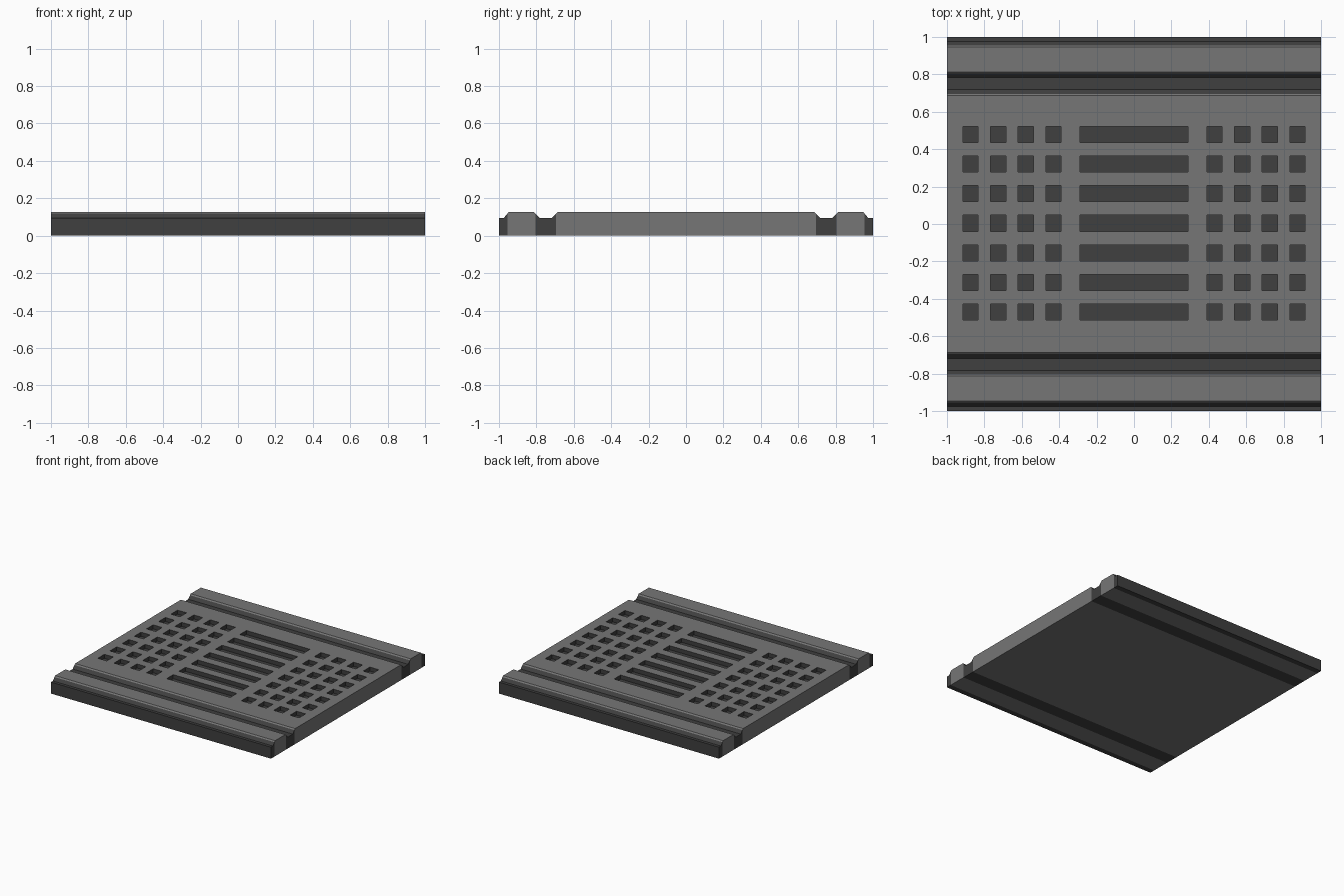
import bpy, bmesh

if "Cube" in bpy.data.objects:
    bpy.data.objects.remove(bpy.data.objects["Cube"])

TOP, LOW = 0.127, 0.094      # raised tread height, recessed height
SHOULDER = 0.118             # where the dark slopes meet the grey pads


def material(name, v):
    m = bpy.data.materials.new(name)
    m.diffuse_color = (v, v, v, 1)
    m.use_nodes = True
    m.node_tree.nodes["Principled BSDF"].inputs["Base Color"].default_value = m.diffuse_color
    return m


grey = material("grey_metal", 0.18)
dark = material("dark_recess", 0.05)


def finish(bm, name, *mats):
    bmesh.ops.recalc_face_normals(bm, faces=bm.faces)
    me = bpy.data.meshes.new(name)
    bm.to_mesh(me)
    bm.free()
    ob = bpy.data.objects.new(name, me)
    bpy.context.collection.objects.link(ob)
    for m in mats:
        me.materials.append(m)
    return ob


def strip(name, profile, *mats):
    """Extrude a y-z profile across the full width in x."""
    bm = bmesh.new()
    face = bm.faces.new([bm.verts.new((-1, y, z)) for y, z in profile])
    out = bmesh.ops.extrude_face_region(bm, geom=[face])
    bmesh.ops.translate(bm, vec=(2, 0, 0),
                        verts=[v for v in out["geom"] if isinstance(v, bmesh.types.BMVert)])
    return finish(bm, name, *mats)


def pad_profile(a, b):
    return [(a, 0), (b, 0), (b, SHOULDER), (b - 0.009, TOP), (a + 0.009, TOP), (a, SHOULDER)]


# Central deck and the outer rails, grooves and edge ledges on both sides
deck = strip("deck", pad_profile(-0.695, 0.695), grey, dark)
for s, side in ((-1, "front"), (1, "back")):
    a, b = sorted((s * 0.805, s * 0.955))
    strip(side + "_rail", pad_profile(a, b), grey)
    strip(side + "_groove", [(s * y, z) for y, z in (
        (0.695, 0), (0.805, 0), (0.805, SHOULDER), (0.782, LOW),
        (0.718, LOW), (0.695, SHOULDER))], dark)
    strip(side + "_ledge", [(s * y, z) for y, z in (
        (0.955, 0), (1, 0), (1, LOW), (0.975, LOW), (0.955, SHOULDER))], dark)

# Recess pattern: seven rows of a long slot flanked by four square pits
bm = bmesh.new()
columns = [(0, 0.578)] + [(s * x, 0.082) for s in (-1, 1) for x in (0.43, 0.578, 0.726, 0.874)]
for row in range(-3, 4):
    for x, width in columns:
        verts = bmesh.ops.create_cube(bm, size=1)["verts"]
        bmesh.ops.scale(bm, vec=(width, 0.086, 0.1), verts=verts)
        bmesh.ops.translate(bm, vec=(x, 0.004 + row * 0.1583, LOW + 0.05), verts=verts)
for f in bm.faces:
    f.material_index = 1
cutter = finish(bm, "recess_cutter", grey, dark)
cutter.hide_render = True

# Cut the recesses, carrying the dark colour into them
mod = deck.modifiers.new("recesses", "BOOLEAN")
mod.operation, mod.solver, mod.object = "DIFFERENCE", "EXACT", cutter
bpy.context.view_layer.objects.active = deck
bpy.ops.object.modifier_apply(modifier=mod.name)
bpy.data.objects.remove(cutter)
